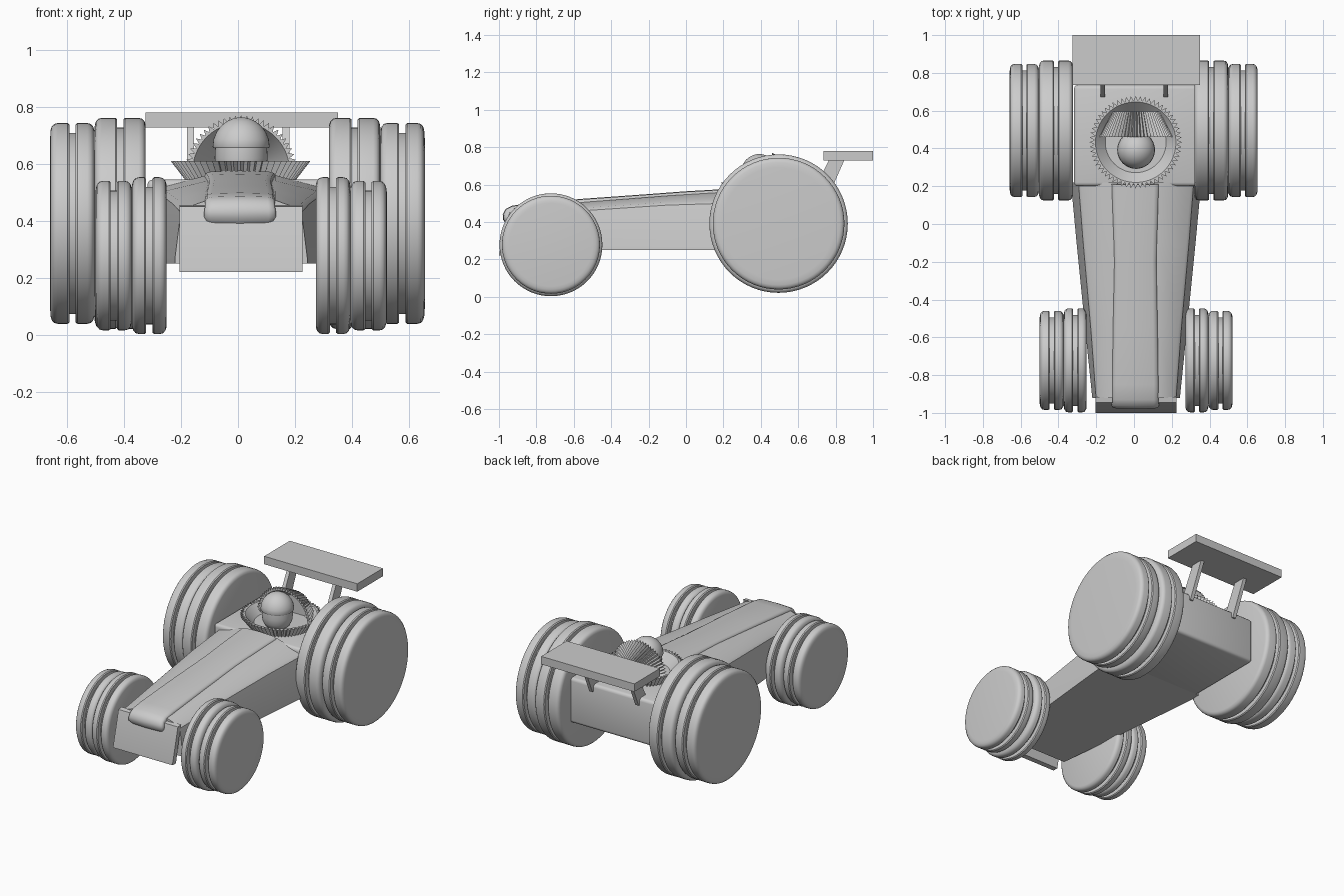
import bpy, bmesh, math
from mathutils import Vector

if "Cube" in bpy.data.objects:
    bpy.data.objects.remove(bpy.data.objects["Cube"])

CX = 0.011   # body centre line


def finish(name, bm, angle=35):
    bmesh.ops.recalc_face_normals(bm, faces=bm.faces)
    me = bpy.data.meshes.new(name)
    bm.to_mesh(me)
    bm.free()
    ob = bpy.data.objects.new(name, me)
    bpy.context.collection.objects.link(ob)
    bpy.ops.object.select_all(action='DESELECT')
    ob.select_set(True)
    bpy.context.view_layer.objects.active = ob
    if angle:
        bpy.ops.object.shade_smooth_by_angle(angle=math.radians(angle))
    return ob


def loft(name, rings, cap=True, angle=35):
    """Join closed rings of points with quads."""
    bm = bmesh.new()
    vs = [[bm.verts.new(p) for p in r] for r in rings]
    n = len(rings[0])
    for a, b in zip(vs, vs[1:]):
        for i in range(n):
            j = (i + 1) % n
            bm.faces.new((a[i], a[j], b[j], b[i]))
    if cap:
        bm.faces.new(vs[0])
        bm.faces.new(vs[-1])
    return finish(name, bm, angle)


def lathe(name, profile, place, seg=64):
    """Profile of (along, radius) turned; place maps (along, u, v) to xyz."""
    rings = [[place(a, r * math.cos(2 * math.pi * i / seg), r * math.sin(2 * math.pi * i / seg))
              for i in range(seg)] for a, r in profile]
    return loft(name, rings)


def box(name, lo, hi, bevel=0):
    bm = bmesh.new()
    bmesh.ops.create_cube(bm, size=1)
    for v in bm.verts:
        v.co = [(l + h) / 2 + c * (h - l) for l, h, c in zip(lo, hi, v.co)]
    if bevel:
        bmesh.ops.bevel(bm, geom=bm.edges[:], offset=bevel, segments=3,
                        affect='EDGES', profile=0.5)
    return finish(name, bm)


def prism(name, yz, x0, x1):
    return loft(name, [[(x, y, z) for y, z in yz] for x in (x0, x1)])


# Wheels: two grooved treads each, the outer one slightly smaller
def tread(a, b, r, g, depth):
    m = (a + b) / 2
    e = 0.012
    return [(a, r - 2 * e), (a + 0.004, r - e), (a + e, r - 0.003), (a + 2 * e, r),
            (m - g - 0.006, r), (m - g, r - 0.005), (m - g, r - depth),
            (m + g, r - depth), (m + g, r - 0.005), (m + g + 0.006, r),
            (b - 2 * e, r), (b - e, r - 0.003), (b - 0.004, r - e), (b, r - 2 * e)]


def wheel(name, side, xc, inner, mid, outer, y, z, r_in, r_out):
    prof = tread(inner, mid, r_in, 0.011, 0.034) + tread(mid + 0.002, outer, r_out, 0.011, 0.034)
    prof += [(outer + 0.002, r_out * 0.85)]
    lathe(name, prof, lambda a, u, v: (xc + side * a, y + u, z + v))


for side, tag in ((-1, "left"), (1, "right")):
    wheel("rear_wheel_" + tag, side, -0.002, 0.322, 0.5, 0.655, 0.495, 0.391, 0.37, 0.352)
    wheel("front_wheel_" + tag, side, 0.011, 0.262, 0.382, 0.509, -0.722, 0.278, 0.275, 0.262)

# Tapered front hull with crowned top
hull = []
for y, wb, wt, zb, zs, zt in ((-0.92, 0.232, 0.212, 0.25, 0.445, 0.472),
                              (-0.55, 0.27, 0.24, 0.25, 0.475, 0.505),
                              (-0.1, 0.315, 0.28, 0.25, 0.505, 0.54),
                              (0.22, 0.345, 0.305, 0.25, 0.515, 0.56)):
    half = [(wb, zb), (wb, zb + 0.02), (wt, zs - 0.015), (wt - 0.015, zs), (0.12, zt)]
    hull.append([(CX + x, y, z) for x, z in half] +
                [(CX - x, y, z) for x, z in reversed(half)])
loft("front_hull", hull)

# Rear block and the slanted nose plate
box("rear_body", (-0.318, 0.2, 0.25), (0.345, 0.735, 0.545), 0.02)
prism("nose_plate", [(-1.0, 0.22), (-1.0, 0.23), (-0.945, 0.45), (-0.915, 0.455), (-0.965, 0.22)],
      -0.205, 0.226)

# Hood strip that curls over the nose
path = [(0.21, 0.572, 0.125), (0.0, 0.56, 0.118), (-0.2, 0.545, 0.112), (-0.55, 0.52, 0.118),
        (-0.85, 0.495, 0.122), (-0.93, 0.483, 0.122), (-0.962, 0.466, 0.122),
        (-0.976, 0.44, 0.125), (-0.974, 0.412, 0.127), (-0.958, 0.394, 0.122)]
rings = []
for i, (y, z, w) in enumerate(path):
    p, q = path[max(i - 1, 0)], path[min(i + 1, len(path) - 1)]
    t = Vector((p[0] - q[0], p[1] - q[1])).normalized()
    ny, nz = -t.y, t.x
    sec = [(-1, -0.035), (-1, -0.015), (-0.95, -0.004), (-0.8, 0.001), (0, 0.004),
           (0.8, 0.001), (0.95, -0.004), (1, -0.015), (1, -0.035)]
    rings.append([(CX - 0.004 + u * w, y + ny * v, z + nz * v) for u, v in sec])
loft("hood_strip", rings, angle=50)


# Pleated cups: cockpit collar and headrest
def pleated_cup(name, r0, r1, depth, tooth, place, teeth=60):
    def ring(r, a, k):
        return [place(a, (r - k * (i % 2)) * math.cos(math.pi * i / teeth),
                      (r - k * (i % 2)) * math.sin(math.pi * i / teeth))
                for i in range(2 * teeth)]
    rings = [ring(r0, 0, tooth * 0.7), ring(r1, depth, tooth),
             ring(r1 - tooth - 0.006, depth, 0), ring(r0 - tooth - 0.006, 0.012, 0)]
    return loft(name, rings, angle=20)


pleated_cup("cockpit_collar", 0.193, 0.245, 0.068, 0.026,
            lambda a, u, v: (0.009 + u, 0.433 + v, 0.542 + a))
pleated_cup("headrest", 0.125, 0.196, 0.135, 0.02,
            lambda a, u, v: (CX + u, 0.595 - a, 0.574 + v))

# Driver head: helmet dome over a slightly narrower lower face
dome = [(0.66 + 0.103 * math.sin(math.radians(t)), 0.1 * math.cos(math.radians(t)))
        for t in (0, 15, 30, 45, 60, 72, 82, 88)]
face = [(0.545, 0.06), (0.56, 0.075), (0.585, 0.088), (0.62, 0.093), (0.655, 0.091)]
lathe("driver_head", face + [(0.656, 0.098)] + dome,
      lambda a, u, v: (CX + u, 0.392 + v, a), 40)

# Rear wing and its two slanted struts
box("rear_wing", (-0.325, 0.735, 0.728), (0.35, 1.0, 0.78))
for side, x in (("left", -0.166), ("right", 0.168)):
    prism("wing_strut_" + side, [(0.65, 0.5), (0.745, 0.5), (0.847, 0.732), (0.765, 0.732)],
          x - 0.012, x + 0.012)
